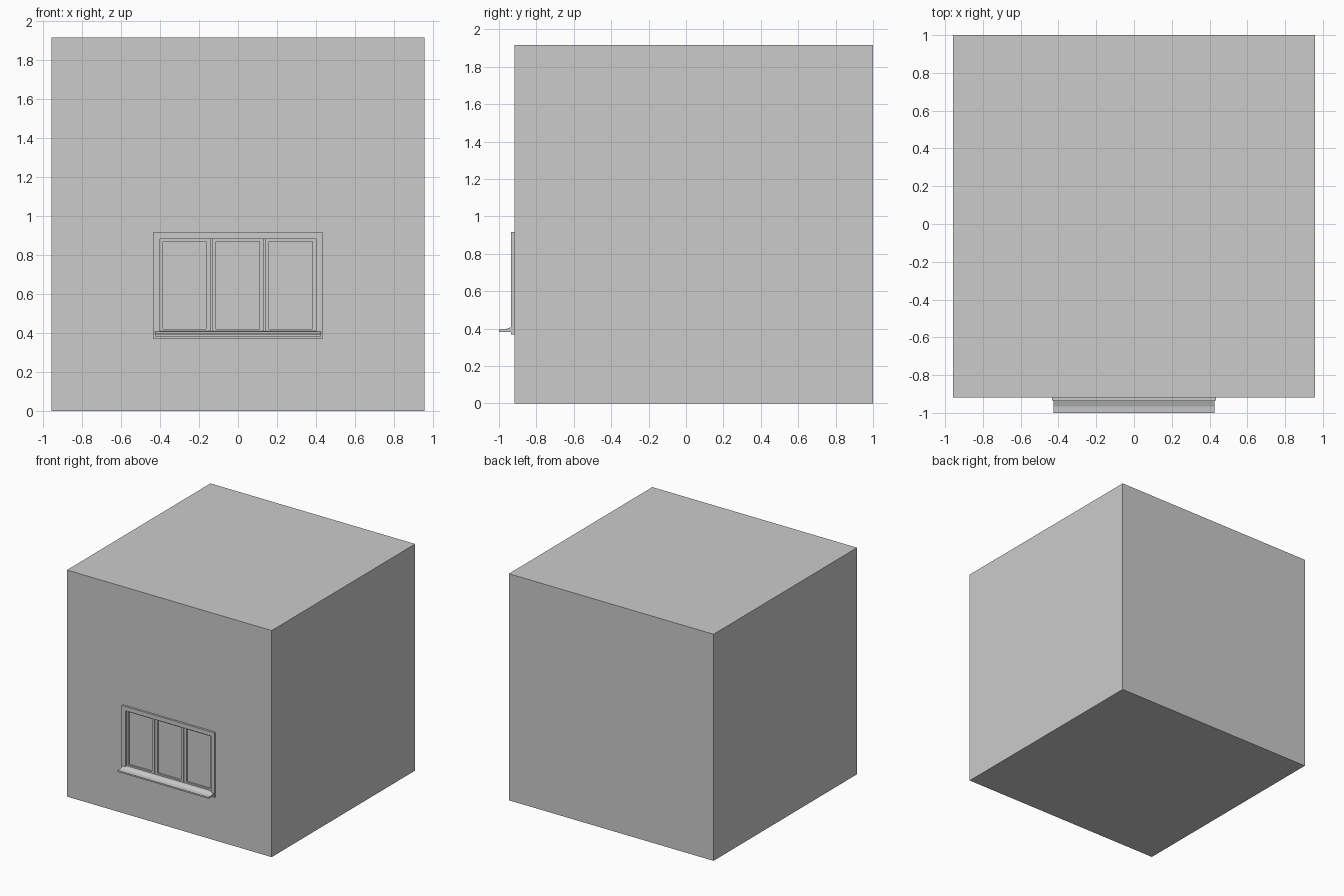
import bpy, bmesh

if "Cube" in bpy.data.objects:
    bpy.data.objects.remove(bpy.data.objects["Cube"])

WALL_Y = -0.918


def box(name, x0, x1, y0, y1, z0, z1):
    bm = bmesh.new()
    bmesh.ops.create_cube(bm, size=1)
    for v in bm.verts:
        v.co.x = x1 if v.co.x > 0 else x0
        v.co.y = y1 if v.co.y > 0 else y0
        v.co.z = z1 if v.co.z > 0 else z0
    return finish(name, bm)


def finish(name, bm):
    bmesh.ops.recalc_face_normals(bm, faces=bm.faces)
    mesh = bpy.data.meshes.new(name)
    bm.to_mesh(mesh)
    bm.free()
    obj = bpy.data.objects.new(name, mesh)
    bpy.context.collection.objects.link(obj)
    return obj


def frame(name, outer, inner, y0, y1):
    """Rectangular ring; outer and inner are (x0, x1, z0, z1)."""
    bm = bmesh.new()
    rings = []
    for (x0, x1, z0, z1) in (outer, inner):
        for y in (y0, y1):
            rings.append([bm.verts.new(p) for p in
                          ((x0, y, z0), (x1, y, z0), (x1, y, z1), (x0, y, z1))])
    of, ob, nf, nb = rings
    for a, b in ((of, nf), (nf, nb), (nb, ob), (ob, of)):
        for i in range(4):
            j = (i + 1) % 4
            bm.faces.new((a[i], a[j], b[j], b[i]))
    return finish(name, bm)


# Solid wall block with a shallow recess for the window
wall = box("wall_block", -0.958, 0.958, WALL_Y, 1.0, 0, 1.917)
cutter = box("recess_cutter", -0.40, 0.40, -1.1, -0.885, 0.405, 0.882)
cutter.hide_render = True
cutter.hide_set(True)
cut = wall.modifiers.new("window_recess", 'BOOLEAN')
cut.object = cutter
cut.solver = 'EXACT'

# Flat trim around the opening
frame("window_trim", (-0.434, 0.434, 0.369, 0.918),
      (-0.40, 0.40, 0.405, 0.882), -0.935, WALL_Y)

# Three sashes, each with its pane
for label, x0, x1, g0, g1 in (("left", -0.40, -0.138, -0.386, -0.163),
                              ("middle", -0.134, 0.134, -0.113, 0.110),
                              ("right", 0.138, 0.40, 0.159, 0.382)):
    frame(label + "_sash", (x0, x1, 0.405, 0.882),
          (g0, g1, 0.422, 0.869), -0.917, -0.886)
    box(label + "_pane", g0, g1, -0.902, -0.896, 0.422, 0.869)

# Sloping sill with a drip lip, extruded along x
profile = [(-0.915, 0.383), (-1.0, 0.383), (-1.0, 0.395), (-0.965, 0.397),
           (-0.936, 0.408), (-0.915, 0.410)]
bm = bmesh.new()
face = bm.faces.new([bm.verts.new((-0.426, y, z)) for y, z in profile])
ext = bmesh.ops.extrude_face_region(bm, geom=[face])
new = [g for g in ext["geom"] if isinstance(g, bmesh.types.BMVert)]
bmesh.ops.translate(bm, verts=new, vec=(0.852, 0, 0))
finish("window_sill", bm)
